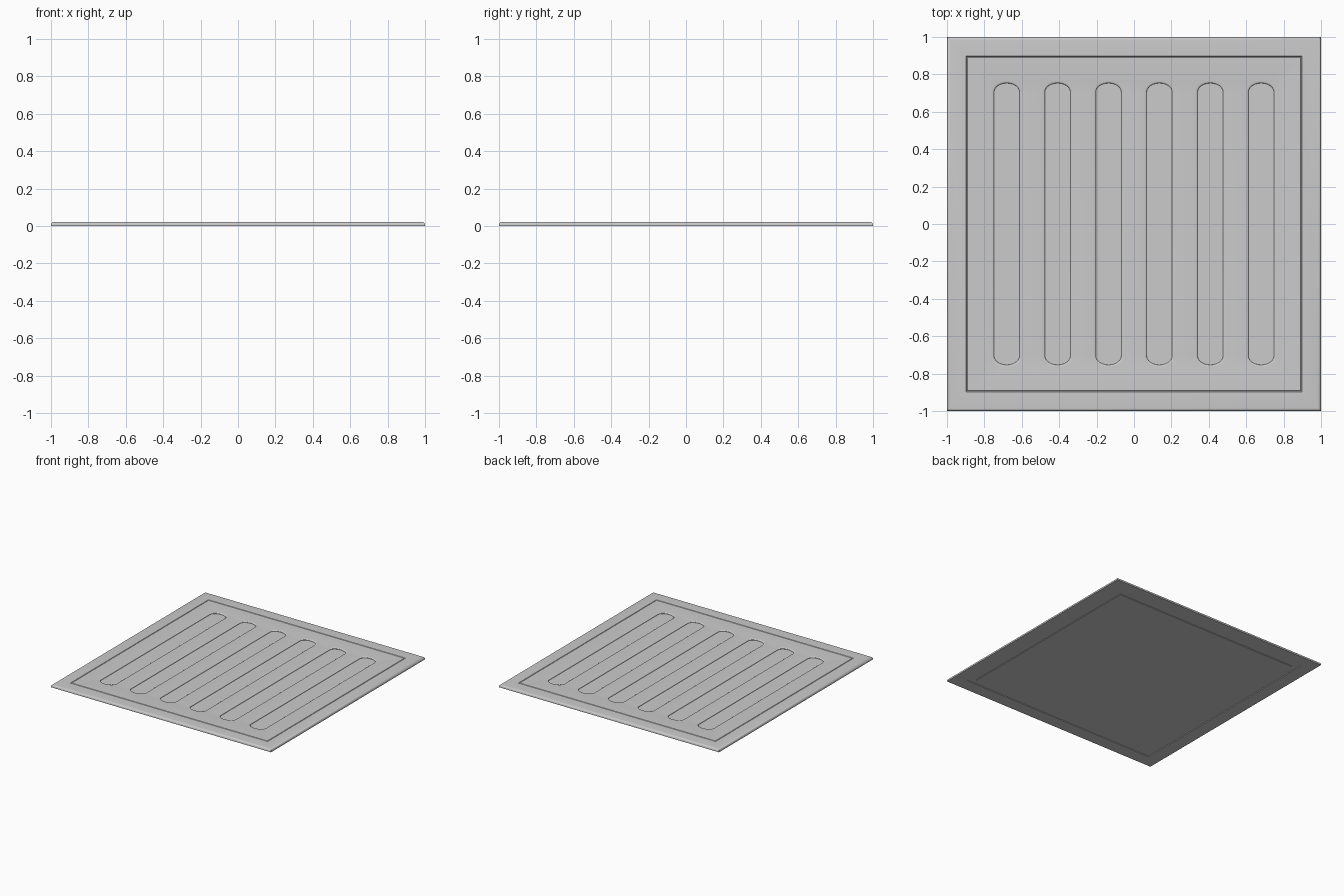
import bpy, bmesh, math

if "Cube" in bpy.data.objects:
    bpy.data.objects.remove(bpy.data.objects["Cube"])

TOP = 0.022


def square(h, z):
    return [(-h, -h, z), (h, -h, z), (h, h, z), (-h, h, z)]


def slot(cx, grow, z, n=16):
    # long slot outline with flattened round ends
    rx, ry, straight = 0.068 + grow, 0.048 + grow, 0.705
    pts = []
    for side in (1, -1):
        for i in range(n + 1):
            a = math.pi * i / n
            pts.append((cx + side * rx * math.cos(a),
                        side * (straight + ry * math.sin(a)), z))
    return pts


def skin(bm, outlines, closed=False):
    # join successive outlines with quads, return the vertex rings
    rings = [[bm.verts.new(p) for p in o] for o in outlines]
    pairs = list(zip(rings, rings[1:]))
    if closed:
        pairs.append((rings[-1], rings[0]))
    for a, b in pairs:
        n = len(a)
        for i in range(n):
            j = (i + 1) % n
            bm.faces.new((a[i], a[j], b[j], b[i]))
    return rings


def ring_edges(bm, ring):
    return [bm.edges.get((ring[i - 1], ring[i])) for i in range(len(ring))]


def finish(bm, name):
    bmesh.ops.recalc_face_normals(bm, faces=bm.faces)
    me = bpy.data.meshes.new(name)
    bm.to_mesh(me)
    bm.free()
    ob = bpy.data.objects.new(name, me)
    bpy.context.collection.objects.link(ob)
    bpy.ops.object.select_all(action='DESELECT')
    ob.select_set(True)
    bpy.context.view_layer.objects.active = ob
    bpy.ops.object.shade_smooth_by_angle(angle=math.radians(35))
    return ob


# Outer frame: square sweep with a rounded outer top edge
bm = bmesh.new()
profile = [(1.0, 0.0), (1.0, 0.006)]
for i in range(1, 7):
    a = math.pi / 2 * i / 6
    profile.append((0.984 + 0.016 * math.cos(a), 0.006 + 0.016 * math.sin(a)))
profile += [(0.897, TOP), (0.894, TOP - 0.003), (0.894, 0.0)]
skin(bm, [square(h, z) for h, z in profile], closed=True)
finish(bm, "frame")

# Inner panel: stepped underside, softened rim, six recessed slots
bm = bmesh.new()
body = [(0.84, 0.0), (0.843, 0.004), (0.892, 0.004),
        (0.892, TOP - 0.003), (0.889, TOP)]
rings = skin(bm, [square(h, z) for h, z in body])
bm.faces.new(rings[0])
rim = ring_edges(bm, rings[-1])
for k in range(6):
    cx = -0.68 + 0.272 * k
    outlines = []
    for i in range(5):
        a = math.pi / 2 * i / 4
        outlines.append(slot(cx, 0.012 * (1 - math.sin(a)),
                             TOP - 0.006 * (1 - math.cos(a))))
    outlines.append(slot(cx, 0.0, 0.012))
    rings = skin(bm, outlines)
    bm.faces.new(rings[-1])
    rim += ring_edges(bm, rings[0])
bmesh.ops.triangle_fill(bm, edges=rim, use_beauty=True, use_dissolve=False)
finish(bm, "slotted_panel")
